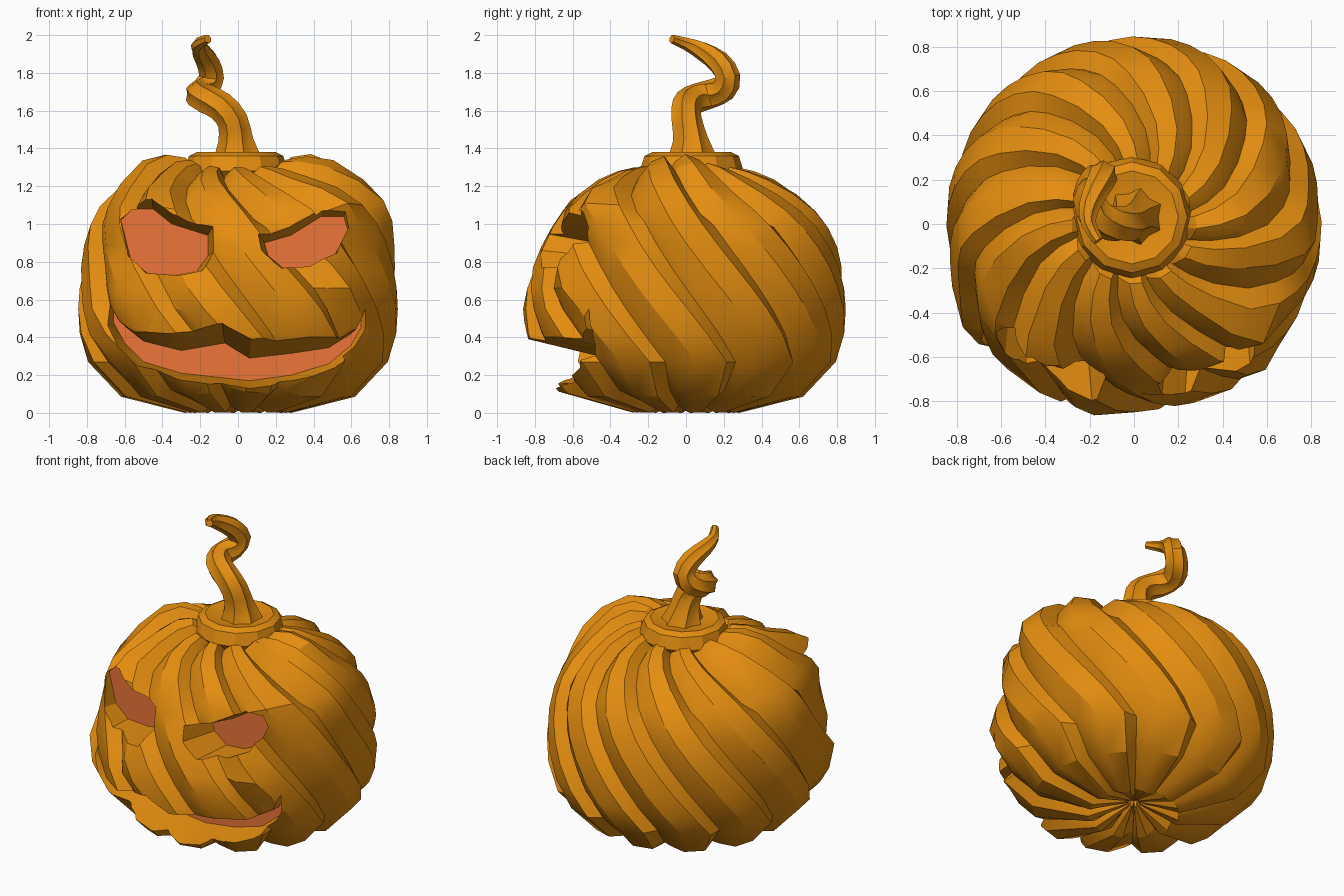
import bpy, bmesh, math
from mathutils import Vector, Quaternion

if "Cube" in bpy.data.objects:
    bpy.data.objects.remove(bpy.data.objects["Cube"])

def material(name, col):
    m = bpy.data.materials.new(name)
    m.diffuse_color = (*col, 1)
    m.use_nodes = True
    m.node_tree.nodes["Principled BSDF"].inputs["Base Color"].default_value = m.diffuse_color
    return m

SKIN = material("orange_skin", (0.78, 0.27, 0.005))
GLOW = material("inner_glow", (0.85, 0.18, 0.04))

def add_mesh(name, verts, faces, mat=None):
    me = bpy.data.meshes.new(name)
    me.from_pydata(verts, [], faces)
    bm = bmesh.new()
    bm.from_mesh(me)
    bmesh.ops.recalc_face_normals(bm, faces=bm.faces)
    bm.to_mesh(me)
    bm.free()
    ob = bpy.data.objects.new(name, me)
    bpy.context.collection.objects.link(ob)
    if mat:
        me.materials.append(mat)
    return ob

def loft(name, rings, mat=None):
    """Skin a stack of equal-length rings and close both ends."""
    n = len(rings[0])
    verts = [v for ring in rings for v in ring]
    faces = [(i*n + j, i*n + (j+1) % n, (i+1)*n + (j+1) % n, (i+1)*n + j)
             for i in range(len(rings) - 1) for j in range(n)]
    faces += [tuple(range(n))[::-1], tuple(range(len(verts) - n, len(verts)))]
    return add_mesh(name, verts, faces, mat)

def smooth(ob, deg):
    bpy.ops.object.select_all(action='DESELECT')
    ob.select_set(True)
    bpy.context.view_layer.objects.active = ob
    bpy.ops.object.shade_smooth_by_angle(angle=math.radians(deg))

# Body: a lathe profile with 12 sawtooth ribs that swirl with height
PROFILE = [(0.04, 0.08), (0.28, 0.00), (0.62, 0.085), (0.795, 0.27), (0.84, 0.42),
           (0.85, 0.55), (0.845, 0.66), (0.83, 0.77), (0.80, 0.88), (0.755, 0.98),
           (0.69, 1.07), (0.59, 1.16), (0.47, 1.235), (0.36, 1.28), (0.27, 1.30), (0.20, 1.26)]
RIB = [(0.0, 0.915), (0.13, 0.945), (0.42, 1.0), (0.82, 0.995)]
RIBS = 12
# Swellings of brows, shoulders, nose, cheeks and chin: centre, push, size
BUMPS = [((-0.42, -0.05, 1.26), (-0.02, 0, 0.10), 0.20),
         ((0.42, -0.05, 1.26), (0.02, 0, 0.10), 0.20),
         ((0.68, -0.1, 1.10), (0.09, -0.02, 0.05), 0.25),
         ((-0.66, -0.1, 1.10), (-0.05, -0.02, 0.02), 0.25),
         ((-0.48, -0.48, 1.10), (-0.06, -0.13, 0.04), 0.18),
         ((0.50, -0.48, 1.11), (0.05, -0.11, 0.04), 0.17),
         ((-0.28, -0.78, 0.55), (-0.02, -0.05, 0), 0.17),
         ((-0.35, -0.72, 0.80), (0.02, 0.08, 0), 0.13),
         ((0.35, -0.72, 0.84), (-0.02, 0.07, 0), 0.13),
         ((0.50, -0.66, 0.66), (0.03, -0.05, 0), 0.14),
         ((-0.68, -0.45, 0.50), (-0.05, -0.04, 0), 0.2),
         ((0.0, -0.68, 0.95), (0, 0.05, 0), 0.22),
         ((0.0, -0.68, 0.10), (0, -0.06, 0.03), 0.25)]

def bulge(v):
    out = v.copy()
    for c, push, size in BUMPS:
        out += Vector(push) * math.exp(-((v - Vector(c)).length / size) ** 2)
    return out

rings = []
for r, z in PROFILE:
    twist = math.radians(66) + 0.95 * (0.55 - max(z, 0.27))
    twist -= 0.55 * max(0, 0.65 - r) if z > 1.0 else 0
    ring = []
    for k in range(RIBS):
        for t, f in RIB:
            a = math.tau * (k + t) / RIBS + twist
            zz = z * (1 - (1 - f) * 0.5) if z > 1.0 else z
            zz += (1 - f) * 0.45 if z < 0.1 else 0
            ring.append(bulge(Vector((r*f*math.cos(a), r*f*math.sin(a), zz))))
    rings.append(ring)
body = loft("pumpkin_body", rings, SKIN)

# Face openings: tapered cutters with a glowing panel at the back of each
def carve(name, back, front, y):
    cutter = loft(name + "_cutter", [[(x, y, z) for x, z in back],
                                     [(x, -1.0, z) for x, z in front]])
    cutter.hide_render = True
    mod = body.modifiers.new(name, 'BOOLEAN')
    mod.operation = 'DIFFERENCE'
    mod.solver = 'EXACT'
    mod.object = cutter
    bpy.context.view_layer.objects.active = body
    bpy.ops.object.modifier_apply(modifier=name)
    bpy.data.objects.remove(cutter, do_unlink=True)
    panel = add_mesh(name + "_glow", [(x, y - 0.006, z) for x, z in back],
                     [tuple(range(len(back)))], GLOW)
    if panel.data.polygons[0].normal.y > 0:
        panel.data.flip_normals()

EYES = {
    "left_eye": [(-0.16, 0.94), (-0.16, 0.83), (-0.22, 0.75), (-0.33, 0.73), (-0.48, 0.74),
                 (-0.57, 0.82), (-0.62, 1.02), (-0.56, 1.08), (-0.45, 1.08), (-0.35, 1.0)],
    "right_eye": [(0.14, 0.90), (0.16, 0.83), (0.25, 0.76), (0.38, 0.77), (0.51, 0.83),
                  (0.58, 0.97), (0.56, 1.04), (0.44, 1.04), (0.28, 0.94)]}
for name, back in EYES.items():
    cx = sum(p[0] for p in back) / len(back)
    front = [(cx + (x - cx) * 1.3, 0.74 + (z - 0.74) * 1.6) for x, z in back]
    carve(name, back, front, -0.47)

# Mouth as columns: x, lower lip, upper lip
MOUTH = [(-0.66, 0.48, 0.56), (-0.60, 0.37, 0.46), (-0.50, 0.27, 0.38), (-0.30, 0.21, 0.33),
         (-0.07, 0.185, 0.37), (0.06, 0.17, 0.29), (0.28, 0.20, 0.315), (0.48, 0.26, 0.345),
         (0.60, 0.36, 0.42), (0.65, 0.45, 0.53)]
back = [(x, lo) for x, lo, hi in MOUTH] + [(x, hi) for x, lo, hi in MOUTH[::-1]]
front = ([(x * 1.25, lo - 0.09) for x, lo, hi in MOUTH] +
         [(x * 1.25, hi + 0.14) for x, lo, hi in MOUTH[::-1]])
carve("mouth", back, front, -0.42)
smooth(body, 30)

# Collar under the stem
def circle(r, z, n=12):
    return [(r * math.cos(math.tau*i/n) - 0.01, r * math.sin(math.tau*i/n) + 0.03, z)
            for i in range(n)]
collar = loft("stem_collar", [circle(0.22, 1.22), circle(0.275, 1.28), circle(0.25, 1.36),
                              circle(0.21, 1.38), circle(0.12, 1.36)], SKIN)
smooth(collar, 25)

# Stem: fluted section swept along a corkscrew path (x, y, z, radius)
PATH = [(0, 0.03, 1.35, 0.125), (-0.01, 0.02, 1.45, 0.088), (-0.03, 0.0, 1.55, 0.078),
        (-0.09, 0.0, 1.62, 0.075), (-0.17, 0.04, 1.66, 0.075), (-0.205, 0.12, 1.685, 0.072),
        (-0.17, 0.195, 1.715, 0.068), (-0.14, 0.22, 1.78, 0.063), (-0.16, 0.17, 1.86, 0.058),
        (-0.20, 0.08, 1.92, 0.046), (-0.205, 0.0, 1.955, 0.032), (-0.16, -0.075, 1.98, 0.022)]
knots = [Vector(p) for p in PATH]
pts = []
for i in range(len(knots) - 1):          # round the path off between its points
    a, b = knots[i], knots[i + 1]
    ta = (b - knots[max(i - 1, 0)]) / 2
    tb = (knots[min(i + 2, len(knots) - 1)] - a) / 2
    pts += [a, (a + b) / 2 + (ta - tb) / 8]
pts.append(knots[-1])
q, prev, rings = Quaternion(), Vector((0, 0, 1)), []
for i, p in enumerate(pts):
    tan = (pts[min(i+1, len(pts)-1)] - pts[max(i-1, 0)]).to_3d().normalized()
    q = prev.rotation_difference(tan) @ q
    prev = tan
    ring = []
    for j in range(14):
        a = math.tau * j / 14 + i * 0.06
        r = p[3] * (1.08 if j % 2 else 0.88)
        ring.append(p.to_3d() + q @ Vector((r * math.cos(a), r * math.sin(a), 0)))
    rings.append(ring)
stem = loft("stem", rings, SKIN)
smooth(stem, 30)
